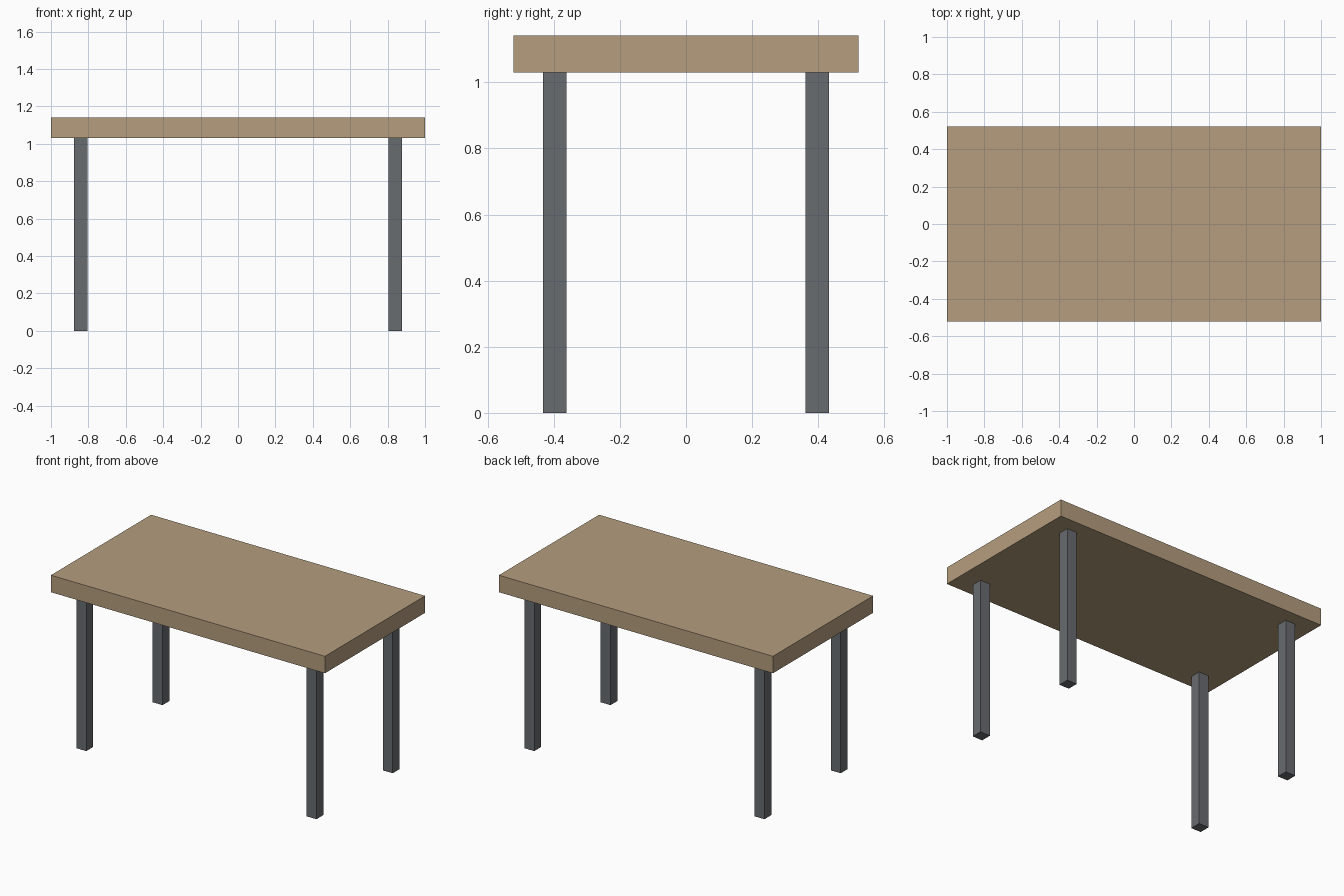
import bpy

if "Cube" in bpy.data.objects:
    bpy.data.objects.remove(bpy.data.objects["Cube"])

TOP_Z, UNDER_Z = 1.142, 1.03
LEG_X, LEG_Y, LEG_W = 0.84, 0.397, 0.072


def material(name, color):
    mat = bpy.data.materials.new(name)
    mat.diffuse_color = (*color, 1)
    mat.use_nodes = True
    mat.node_tree.nodes["Principled BSDF"].inputs["Base Color"].default_value = mat.diffuse_color
    return mat


def box(name, center, size, mat):
    bpy.ops.mesh.primitive_cube_add(size=1, location=center)
    obj = bpy.context.object
    obj.name = name
    obj.scale = size
    bpy.ops.object.transform_apply(location=False, rotation=False, scale=True)
    obj.data.materials.append(mat)
    return obj


wood = material("wood", (0.46, 0.34, 0.21))
metal = material("dark_metal", (0.14, 0.15, 0.16))

# Thick rectangular top
box("table_top", (0, 0, (TOP_Z + UNDER_Z) / 2), (2, 1.044, TOP_Z - UNDER_Z), wood)

# Four square legs
for y_name, sy in (("front", -1), ("back", 1)):
    for x_name, sx in (("left", -1), ("right", 1)):
        box(f"{y_name}_{x_name}_leg", (sx * LEG_X, sy * LEG_Y, UNDER_Z / 2),
            (LEG_W, LEG_W, UNDER_Z), metal)
